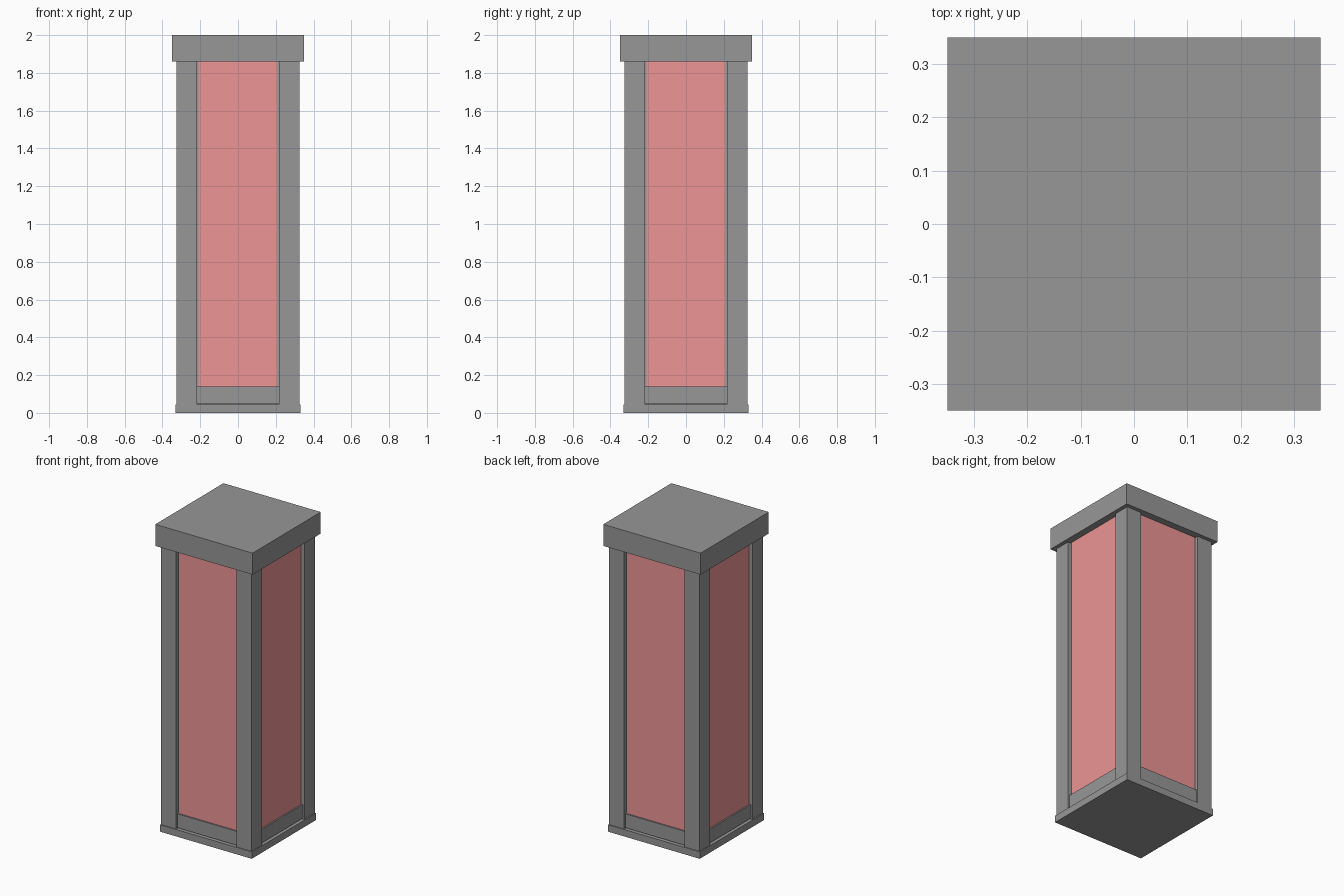
import bpy
from math import pi
from mathutils import Matrix

if "Cube" in bpy.data.objects:
    bpy.data.objects.remove(bpy.data.objects["Cube"])


def material(name, colour):
    mat = bpy.data.materials.new(name)
    mat.diffuse_color = (*colour, 1)
    mat.use_nodes = True
    mat.node_tree.nodes["Principled BSDF"].inputs["Base Color"].default_value = mat.diffuse_color
    return mat


grey = material("dark_grey", (0.31, 0.31, 0.31))
red = material("red_panel", (0.85, 0.30, 0.30))


def box(name, x0, x1, y0, y1, z0, z1, turn=0, mat=grey):
    """Axis-aligned box from its bounds, turned about the z axis."""
    bpy.ops.mesh.primitive_cube_add(size=1)
    ob = bpy.context.object
    ob.name = name
    place = Matrix.Translation(((x0 + x1) / 2, (y0 + y1) / 2, (z0 + z1) / 2))
    size = Matrix.Diagonal((x1 - x0, y1 - y0, z1 - z0, 1))
    ob.data.transform(Matrix.Rotation(turn, 4, 'Z') @ place @ size)
    ob.data.materials.append(mat)
    return ob


# Plinth, inner body and cap
box("base", -0.33, 0.33, -0.33, 0.33, 0, 0.045)
box("body", -0.30, 0.30, -0.30, 0.30, 0.045, 1.86)
box("cap", -0.35, 0.35, -0.35, 0.35, 1.86, 2.0)

# Each side: corner post, bottom rail and recessed coloured panel
for i, side in enumerate(("front", "right", "back", "left")):
    turn = i * pi / 2
    box(side + "_post", 0.217, 0.325, -0.325, -0.217, 0.045, 1.86, turn)
    box(side + "_rail", -0.217, 0.217, -0.314, -0.30, 0.05, 0.14, turn)
    box(side + "_panel", -0.21, 0.21, -0.305, -0.30, 0.14, 1.86, turn, red)
